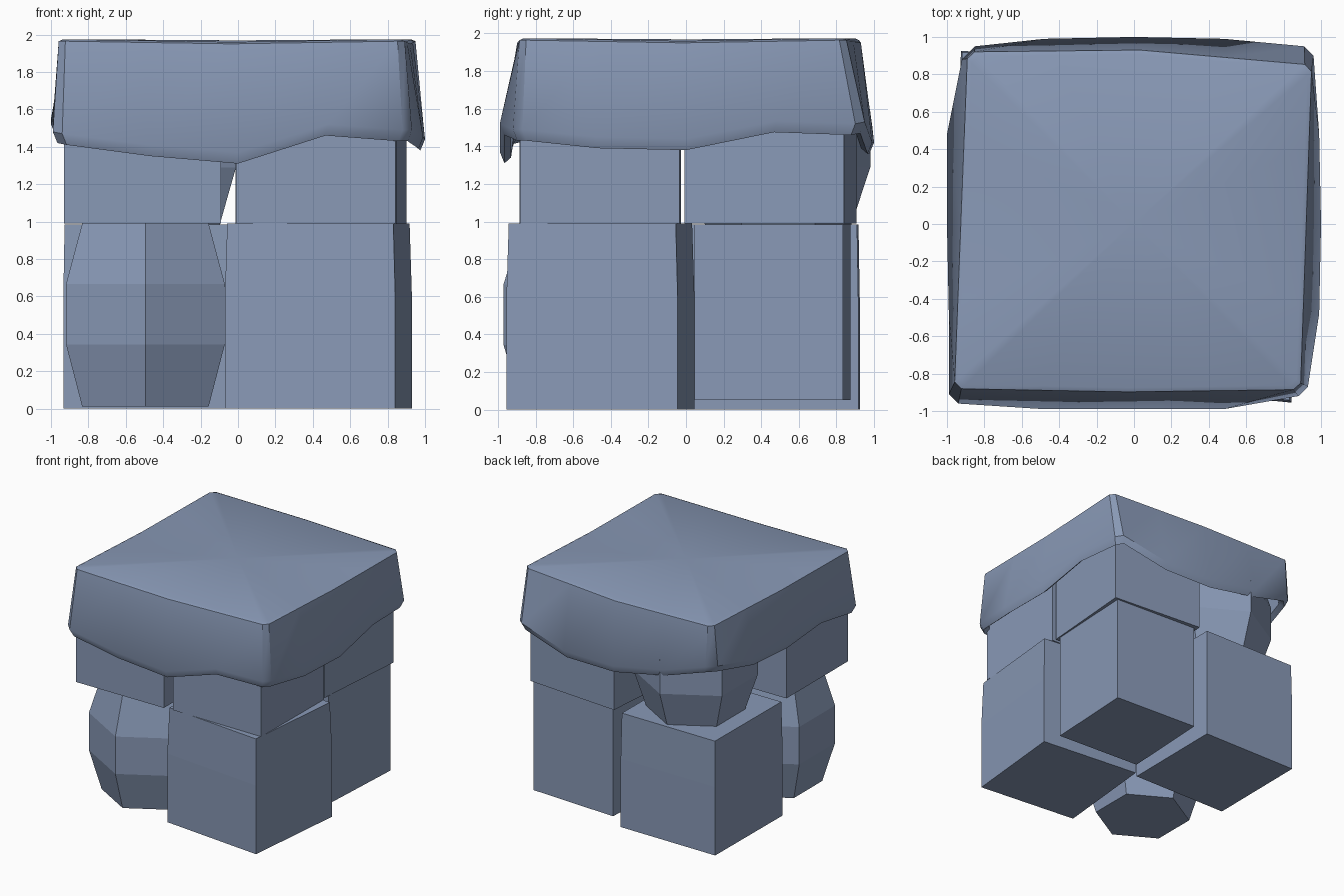
import bpy, bmesh, math
from mathutils import Vector

if "Cube" in bpy.data.objects:
    bpy.data.objects.remove(bpy.data.objects["Cube"])

mat = bpy.data.materials.new("slate_blue")
mat.diffuse_color = (0.25, 0.32, 0.47, 1)
mat.use_nodes = True
mat.node_tree.nodes["Principled BSDF"].inputs["Base Color"].default_value = mat.diffuse_color


def skin(name, rings):
    """Closed solid from a stack of equal-length point rings."""
    bm = bmesh.new()
    loops = [[bm.verts.new(p) for p in ring] for ring in rings]
    n = len(loops[0])
    for a, b in zip(loops, loops[1:]):
        for i in range(n):
            j = (i + 1) % n
            bm.faces.new((a[i], a[j], b[j], b[i]))
    # caps as fans around a centre point
    for ring in (loops[0], loops[-1]):
        mid = sum((v.co for v in ring), Vector()) / n
        if n > 6:
            c = bm.verts.new(mid)
            for i in range(n):
                bm.faces.new((ring[i], ring[(i + 1) % n], c))
        else:
            bm.faces.new(ring)
    bmesh.ops.recalc_face_normals(bm, faces=bm.faces)
    me = bpy.data.meshes.new(name)
    bm.to_mesh(me)
    bm.free()
    me.materials.append(mat)
    ob = bpy.data.objects.new(name, me)
    bpy.context.collection.objects.link(ob)
    return ob


def prism(name, sides, profile, cx, cy, turn):
    """Regular prism; profile is a list of (radius, z)."""
    rings = []
    for r, z in profile:
        ang = [math.radians(turn) + math.tau * i / sides for i in range(sides)]
        rings.append([(cx + r * math.cos(a), cy + r * math.sin(a), z) for a in ang])
    return skin(name, rings)


def crate(name, cx, cy, size, z0, z1, turn, taper=1.0):
    r = size / math.sqrt(2)
    zm = z0 + (z1 - z0) * 0.6
    prism(name, 4, [(r, z0), (r, zm), (r * taper, z1)], cx, cy, 45 + turn)


def barrel(name, cx, cy, z0, z1):
    h = z1 - z0
    prism(name, 6, [(0.39, z0), (0.49, z0 + 0.34 * h),
                    (0.49, z0 + 0.67 * h), (0.39, z1)], cx, cy, 30)


# lower layer
crate("lower_crate_front_right", 0.43, -0.455, 0.915, 0.0, 0.99, -5.6, 0.975)
crate("lower_crate_back_right", 0.46, 0.46, 0.79, 0.05, 0.985, -3)
crate("lower_crate_back_left", -0.475, 0.465, 0.91, 0.0, 0.985, -0.5, 0.985)
barrel("lower_barrel", -0.495, -0.48, 0.01, 0.99)

# upper layer
crate("upper_crate_front_right", 0.42, -0.455, 0.85, 0.99, 1.86, -0.5)
crate("upper_crate_back_right", 0.445, 0.45, 0.85, 0.99, 1.86, -4.5)
crate("upper_crate_front_left", -0.51, -0.465, 0.84, 0.99, 1.86, 0)
barrel("upper_barrel", -0.435, 0.49, 0.985, 1.88)

# cloth cover: hem points counter-clockwise from the front left corner
hem = [(-0.94, -0.96, 1.41), (-0.48, -0.99, 1.35), (0, -0.99, 1.31), (0.48, -0.99, 1.46), (0.88, -0.92, 1.43),
       (0.93, -0.87, 1.43), (0.99, -0.48, 1.39), (1, 0, 1.38), (0.99, 0.48, 1.475), (0.96, 0.90, 1.46),
       (0.91, 0.95, 1.47), (0.48, 0.99, 1.36), (0, 1, 1.36), (-0.48, 0.99, 1.45), (-0.85, 0.95, 1.56),
       (-0.92, 0.88, 1.56), (-1, 0.48, 1.49), (-1, 0, 1.46), (-0.99, -0.48, 1.49), (-0.99, -0.91, 1.42)]
corners = [Vector(c) for c in ((-0.96, -0.88), (0.89, -0.885), (0.95, 0.85), (-0.89, 0.92))]
bow = [Vector(b) for b in ((0, -0.015), (0.0, 0), (0, 0.045), (0.0, 0))]
shoulder = []
for s in range(4):
    a, b = corners[s], corners[(s + 1) % 4]
    for t in (0.02, 0.25, 0.5, 0.75, 0.98):
        sag = 1 - abs(2 * t - 1)
        p = a.lerp(b, t) + bow[s] * sag
        shoulder.append((p.x, p.y, 1.965 - 0.015 * sag))


def shift(ring, k, dz):
    return [(x * k, y * k, z + dz) for x, y, z in ring]


cover = skin("cloth_cover", [
    [(x * 0.955, y * 0.955, 1.87) for x, y, z in shoulder],  # lining
    shift(hem, 0.94, 0.03),
    shift(hem, 0.975, 0.0),
    shift(hem, 1.0, 0.06),
    shoulder,
    shift(shoulder, 0.975, 0.01),
])
bpy.context.view_layer.objects.active = cover
cover.select_set(True)
bpy.ops.object.shade_smooth_by_angle(angle=math.radians(35))
